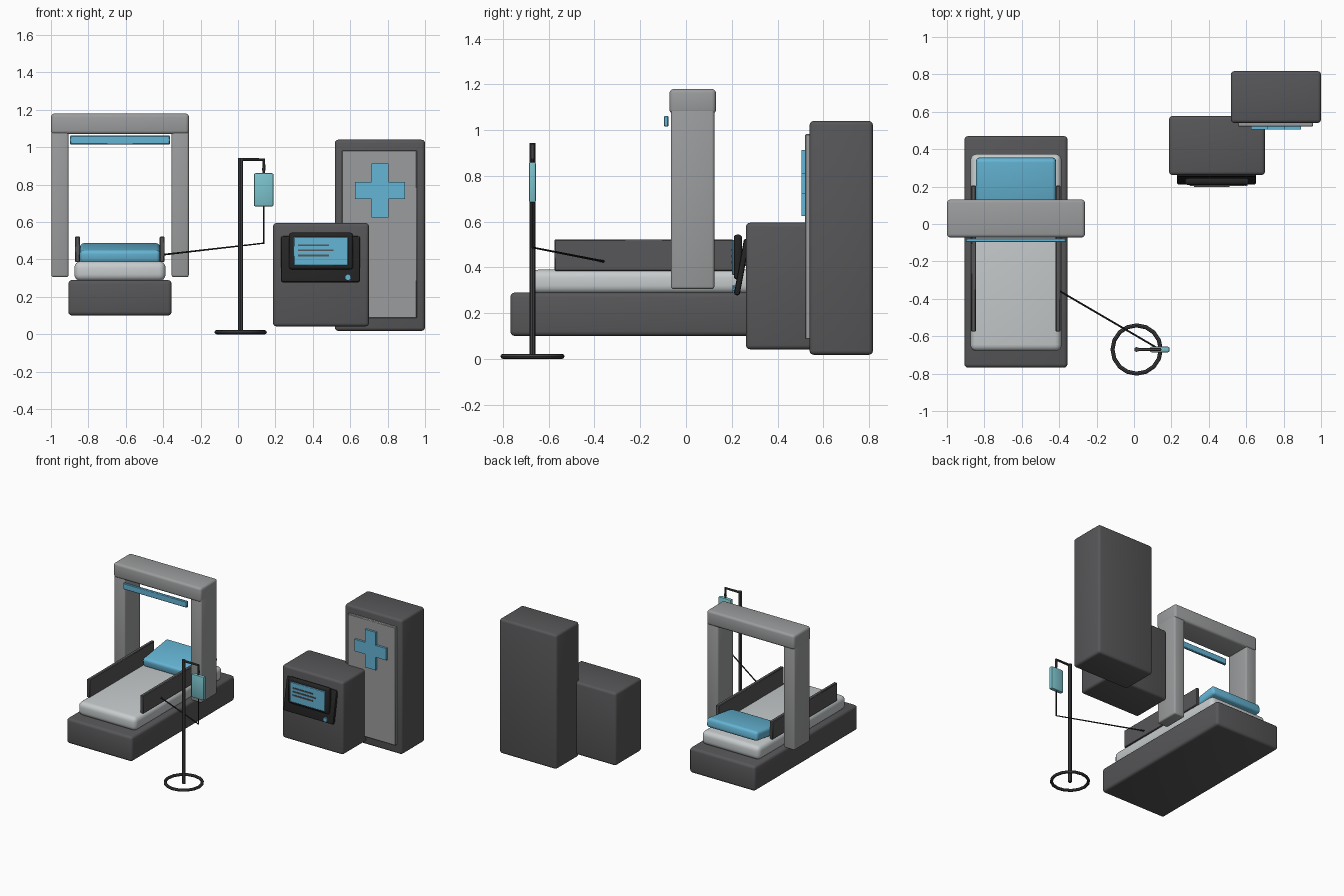
import bpy, bmesh, math
from mathutils import Matrix

if "Cube" in bpy.data.objects:
    bpy.data.objects.remove(bpy.data.objects["Cube"])


def material(name, rgb):
    m = bpy.data.materials.new(name)
    m.diffuse_color = (*rgb, 1)
    m.use_nodes = True
    m.node_tree.nodes["Principled BSDF"].inputs["Base Color"].default_value = m.diffuse_color
    return m


DARK = material("dark_grey", (0.095, 0.095, 0.10))
GREY = material("mid_grey", (0.33, 0.335, 0.34))
LIGHT = material("light_grey", (0.57, 0.60, 0.61))
BLUE = material("medical_blue", (0.13, 0.46, 0.66))
TEAL = material("fluid_teal", (0.20, 0.54, 0.60))
BLACK = material("black", (0.018, 0.018, 0.019))
POLE = material("stand_grey", (0.055, 0.055, 0.06))


def finish(ob, mat):
    """Assign the colour and smooth only the soft edges."""
    ob.data.materials.clear()
    ob.data.materials.append(mat)
    bpy.ops.object.select_all(action='DESELECT')
    ob.select_set(True)
    bpy.context.view_layer.objects.active = ob
    bpy.ops.object.shade_smooth_by_angle(angle=math.radians(40))
    return ob


def from_bmesh(name, bm, mat):
    bmesh.ops.recalc_face_normals(bm, faces=bm.faces)
    me = bpy.data.meshes.new(name)
    bm.to_mesh(me)
    bm.free()
    ob = bpy.data.objects.new(name, me)
    bpy.context.collection.objects.link(ob)
    return finish(ob, mat)


def box(name, x, y, z, mat, bevel=0.0, segments=3, tilt=0.0):
    """Box from (min, max) ranges, rounded edges, tilted about its x axis."""
    size = [b - a for a, b in (x, y, z)]
    mid = [(a + b) / 2 for a, b in (x, y, z)]
    bm = bmesh.new()
    bmesh.ops.create_cube(bm, size=1, matrix=Matrix.Diagonal((*size, 1)))
    if bevel:
        bmesh.ops.bevel(bm, geom=bm.edges[:], offset=bevel, segments=segments,
                        profile=0.5, affect='EDGES')
    ob = from_bmesh(name, bm, mat)
    ob.location = mid
    ob.rotation_euler.x = math.radians(tilt)
    return ob


def plate(name, outline, y0, y1, mat):
    """Outline in the x-z plane, extruded from y0 to y1."""
    bm = bmesh.new()
    face = bm.faces.new([bm.verts.new((px, y0, pz)) for px, pz in outline])
    ext = bmesh.ops.extrude_face_region(bm, geom=[face])
    verts = [g for g in ext["geom"] if isinstance(g, bmesh.types.BMVert)]
    bmesh.ops.translate(bm, verts=verts, vec=(0, y1 - y0, 0))
    return from_bmesh(name, bm, mat)


def tube(name, points, radius, mat):
    """Round tube along a straight-segment path."""
    cu = bpy.data.curves.new(name, 'CURVE')
    cu.dimensions = '3D'
    cu.bevel_depth, cu.bevel_resolution = radius, 2
    cu.use_fill_caps = True
    sp = cu.splines.new('POLY')
    sp.points.add(len(points) - 1)
    for p, co in zip(sp.points, points):
        p.co = (*co, 1)
    ob = bpy.data.objects.new(name, cu)
    bpy.context.collection.objects.link(ob)
    bpy.ops.object.select_all(action='DESELECT')
    ob.select_set(True)
    bpy.context.view_layer.objects.active = ob
    bpy.ops.object.convert(target='MESH')
    return finish(bpy.context.view_layer.objects.active, mat)


# Bed: base, mattress, tilted pillow, side rails
box("bed_base", (-0.907, -0.355), (-0.768, 0.47), (0.10, 0.29), DARK, 0.02)
box("mattress", (-0.875, -0.387), (-0.68, 0.375), (0.285, 0.39), LIGHT, 0.035, 4)
box("pillow", (-0.845, -0.417), (0.055, 0.355), (0.399, 0.469), BLUE, 0.02, 3, tilt=8)
for side, x in (("left", -0.858), ("right", -0.406)):
    box(side + "_bed_rail", (x - 0.013, x + 0.013), (-0.575, 0.205), (0.385, 0.522), DARK, 0.004, 1)

# Scanner arch over the bed
for side, x in (("left", -0.952), ("right", -0.309)):
    box(side + "_arch_post", (x - 0.046, x + 0.046), (-0.066, 0.124), (0.305, 1.12), GREY, 0.012)
box("arch_beam", (-1.0, -0.262), (-0.072, 0.131), (1.07, 1.18), GREY, 0.018)
box("arch_light_bar", (-0.898, -0.364), (-0.097, -0.077), (1.015, 1.062), BLUE, 0.004, 1)

# Drip stand: ring foot, pole with hook, bag and hose
SX, SY = 0.014, -0.671
bpy.ops.mesh.primitive_torus_add(major_segments=16, minor_segments=8, major_radius=0.129,
                                 minor_radius=0.011, location=(SX, SY, 0.011))
foot = bpy.context.object
foot.name = "stand_foot_ring"
finish(foot, POLE)
tube("stand_pole", [(SX, SY, 0.004), (SX, SY, 0.943)], 0.013, POLE)
tube("stand_hook", [(SX, SY, 0.934), (0.138, SY, 0.934), (0.138, SY, 0.875)], 0.009, POLE)
box("drip_bag", (0.085, 0.19), (SY - 0.015, SY + 0.015), (0.683, 0.861), TEAL, 0.008, 2)
tube("drip_bag_loop", [(0.138, SY, 0.88), (0.138, SY, 0.855)], 0.006, POLE)
tube("drip_hose", [(0.138, SY, 0.69), (0.138, SY, 0.487), (-0.395, -0.36, 0.426)], 0.005, BLACK)

# Tall cabinet with door panel and cross
box("tall_cabinet", (0.518, 1.0), (0.54, 0.817), (0.018, 1.04), DARK, 0.018)
box("cabinet_door", (0.556, 0.957), (0.521, 0.545), (0.086, 0.983), GREY, 0.004, 1)
cx, cz, arm, half_x, half_z = 0.759, 0.768, 0.045, 0.133, 0.144
quarter = [(arm, half_z), (arm, arm), (half_x, arm)]
cross = []
for sx, sz, order in ((1, 1, 1), (1, -1, -1), (-1, -1, 1), (-1, 1, -1)):
    cross += [(cx + sx * a, cz + sz * b) for a, b in quarter[::order]]
plate("cabinet_cross", cross, 0.505, 0.523, BLUE)

# Monitor console
box("console_body", (0.187, 0.70), (0.262, 0.577), (0.042, 0.595), DARK, 0.018)
box("console_panel", (0.23, 0.652), (0.231, 0.257), (0.276, 0.526), BLACK, 0.01, 2, tilt=-10.5)
box("screen_housing", (0.273, 0.615), (0.209, 0.245), (0.347, 0.543), BLACK, 0.014, 3)
box("screen", (0.298, 0.588), (0.202, 0.215), (0.367, 0.519), BLUE, 0.003, 1)
for i, right in enumerate((0.487, 0.51, 0.487)):
    z = 0.476 - i * 0.027
    box(f"screen_line_{i + 1}", (0.32, right), (0.198, 0.204), (z - 0.005, z + 0.005), DARK)

# Knurled knob
knob = []
for i in range(16):
    r = 0.019 if i % 2 else 0.014
    a = i * math.tau / 16
    knob.append((0.588 + r * math.cos(a), 0.306 + r * math.sin(a)))
plate("console_knob", knob, 0.204, 0.235, BLUE)
